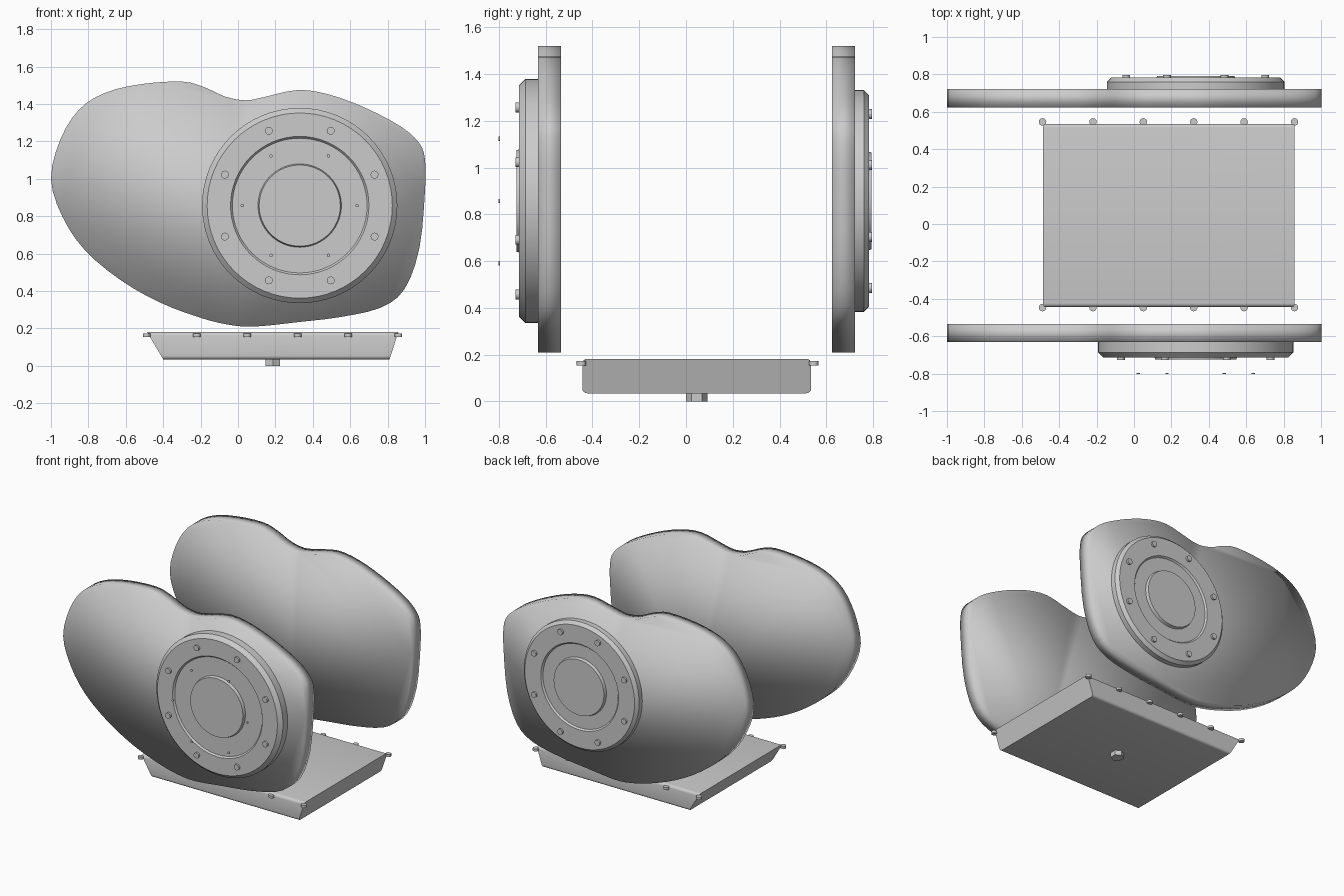
import bpy, bmesh, math
from mathutils import Vector, Matrix

if "Cube" in bpy.data.objects:
    bpy.data.objects.remove(bpy.data.objects["Cube"])

metal = bpy.data.materials.new("light grey metal")
metal.use_nodes = True
GREY = (0.6, 0.6, 0.6, 1)
metal.diffuse_color = GREY
metal.node_tree.nodes["Principled BSDF"].inputs["Base Color"].default_value = GREY


def finish(bm, name, angle=30):
    """Turn a bmesh into a smooth-shaded object with the metal material."""
    bmesh.ops.recalc_face_normals(bm, faces=bm.faces)
    mesh = bpy.data.meshes.new(name)
    bm.to_mesh(mesh)
    bm.free()
    obj = bpy.data.objects.new(name, mesh)
    bpy.context.collection.objects.link(obj)
    mesh.materials.append(metal)
    bpy.ops.object.select_all(action="DESELECT")
    obj.select_set(True)
    bpy.context.view_layer.objects.active = obj
    if angle is None:
        bpy.ops.object.shade_smooth()
    else:
        bpy.ops.object.shade_smooth_by_angle(angle=math.radians(angle))
    return obj


def smooth_loop(points, steps=3):
    """Closed Catmull-Rom curve through the points."""
    pts = [Vector(p) for p in points]
    n = len(pts)
    loop = []
    for i in range(n):
        a, b, c, d = (pts[(i + k) % n] for k in (-1, 0, 1, 2))
        for s in range(steps):
            t = s / steps
            loop.append(0.5 * (2 * b + (c - a) * t + (2 * a - 5 * b + 4 * c - d) * t * t
                               + (3 * b - a - 3 * c + d) * t ** 3))
    return loop


def cover(name, front, back):
    """Extruded outline, flat at the front and rounded at the back rim."""
    bm = bmesh.new()
    cap = bm.faces.new([bm.verts.new((p.x, front, p.y)) for p in smooth_loop(OUTLINE)])
    ext = bmesh.ops.extrude_face_region(bm, geom=[cap], use_keep_orig=True)["geom"]
    for v in (g for g in ext if isinstance(g, bmesh.types.BMVert)):
        v.co.y = back
    rim = [e for e in bm.edges if all(v.co.y == back for v in e.verts)]
    bmesh.ops.bevel(bm, geom=rim, offset=0.045, segments=4, profile=0.5, affect="EDGES")
    return finish(bm, name, None)


def lathe(name, profile, side):
    """Spin (radius, y) points around the hub axis; side is -1 front, 1 back."""
    bm = bmesh.new()
    rings = []
    for r, y in profile:
        rings.append([bm.verts.new((HUB.x + r * math.cos(a), side * y, HUB.z + r * math.sin(a)))
                      for a in (math.tau * k / SIDES for k in range(SIDES))])
    for low, high in zip(rings, rings[1:]):
        for k in range(SIDES):
            j = (k + 1) % SIDES
            bm.faces.new((low[k], low[j], high[j], high[k]))
    bm.faces.new(rings[0])
    bm.faces.new(rings[-1])
    return finish(bm, name)


def pegs(name, centres, radius, length, axis, sides=16):
    """A set of small cylinders along the given axis."""
    bm = bmesh.new()
    turn = Matrix.Rotation(math.pi / 2, 4, "X") if axis == "Y" else Matrix()
    for c in centres:
        bmesh.ops.create_cone(bm, cap_ends=True, segments=sides, radius1=radius, radius2=radius,
                              depth=length, matrix=Matrix.Translation(c) @ turn)
    return finish(bm, name)


def circle(count, radius, y, start=0.0):
    return [Vector((HUB.x + radius * math.cos(start + math.tau * k / count), y,
                    HUB.z + radius * math.sin(start + math.tau * k / count)))
            for k in range(count)]


# Side covers
OUTLINE = [(1, 1.1), (1, .94), (.97, .63), (.89, .41), (.76, .31), (.54, .26), (.33, .235),
           (.09, .21), (-.05, .22), (-.21, .26), (-.42, .34), (-.63, .46), (-.82, .62),
           (-.94, .8), (-1, 1), (-.95, 1.21), (-.85, 1.37), (-.71, 1.46), (-.52, 1.506),
           (-.3, 1.52), (-.18, 1.49), (-.07, 1.44), (.04, 1.42), (.14, 1.437), (.32, 1.475),
           (.49, 1.45), (.68, 1.38), (.87, 1.28), (.97, 1.19)]
cover("front_cover", -.632, -.534)
cover("back_cover", .624, .722)

# Round hub plates with a shallow ring and a raised centre disc
HUB = Vector((.33, 0, .857))
SIDES = 64
for name, side, base, top, rad, chamfer, ring, disc, bolt_ring in (
        ("front", -1, .6, .714, .522, .027, .37, .217, .433),
        ("back", 1, .7, .782, .475, .022, .32, .207, .402)):
    floor = top - .012
    lathe(name + "_hub_plate", [
        (rad, base), (rad, top - chamfer), (rad - chamfer, top), (ring, top),
        (ring - .01, floor), (disc + .006, floor), (disc, top + .01)], side)
    pegs(name + "_hub_bolts", circle(8, bolt_ring, side * (top + .001), math.pi / 8),
         .021, .026, "Y")

# Small loose screws ahead of the front hub
pegs("front_small_screws", circle(6, .307, -.799), .009, .006, "Y", 12)

# Bottom pan: sloped ends, rounded long edges
bm = bmesh.new()
bmesh.ops.create_cube(bm, size=1)
for v in bm.verts:
    low = v.co.z < 0
    right = v.co.x > 0
    v.co.x = (.81 if low else .858) if right else (-.40 if low else -.487)
    v.co.y = .535 if v.co.y > 0 else -.443
    v.co.z = .035 if low else .182
long_edges = [e for e in bm.edges if abs(e.verts[0].co.x - e.verts[1].co.x) > 1]
bmesh.ops.bevel(bm, geom=long_edges, offset=.02, segments=4, profile=.5, affect="EDGES")
finish(bm, "bottom_pan")

# Pan bolts along both long sides, and the drain plug
pegs("pan_bolts", [Vector((-.489 + .2694 * k, y, .163)) for k in range(6) for y in (-.447, .546)],
     .02, .018, "Z")
pegs("drain_plug", [Vector((.186, .046, .022))], .045, .044, "Z", 6)
